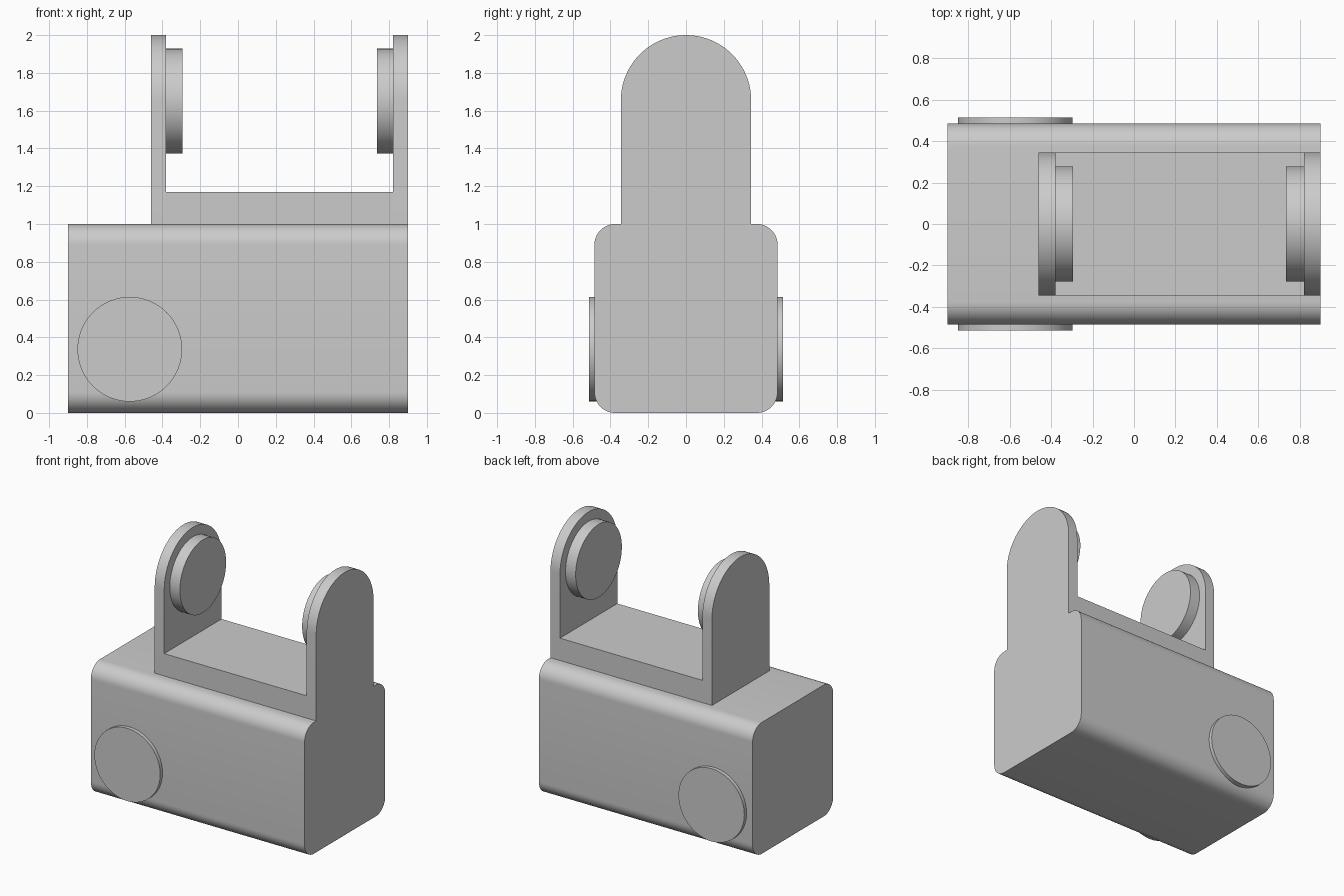
import bpy, bmesh, math

old = bpy.data.objects.get("Cube")
if old:
    bpy.data.objects.remove(old, do_unlink=True)

grey = bpy.data.materials.new("plain grey")
grey.use_nodes = True
colour = (0.6, 0.6, 0.6, 1)
grey.diffuse_color = colour
grey.node_tree.nodes["Principled BSDF"].inputs["Base Color"].default_value = colour


def arc(cu, cv, radius, start, end, steps):
    angles = [math.radians(start + (end - start) * i / steps) for i in range(steps + 1)]
    return [(cu + radius * math.cos(a), cv + radius * math.sin(a)) for a in angles]


def extrude(name, profile, axis, low, high):
    """Extrude a closed profile along x (profile in y, z) or y (profile in x, z)."""
    bm = bmesh.new()
    place = (lambda t, u, v: (t, u, v)) if axis == "x" else (lambda t, u, v: (u, t, v))
    face = bm.faces.new([bm.verts.new(place(low, u, v)) for u, v in profile])
    shift = (high - low, 0, 0) if axis == "x" else (0, high - low, 0)
    made = bmesh.ops.extrude_face_region(bm, geom=[face], use_keep_orig=True)
    verts = [g for g in made["geom"] if isinstance(g, bmesh.types.BMVert)]
    bmesh.ops.translate(bm, verts=verts, vec=shift)
    bmesh.ops.recalc_face_normals(bm, faces=bm.faces[:])
    mesh = bpy.data.meshes.new(name)
    bm.to_mesh(mesh)
    bm.free()
    mesh.materials.append(grey)
    obj = bpy.data.objects.new(name, mesh)
    bpy.context.collection.objects.link(obj)
    bpy.ops.object.select_all(action="DESELECT")
    obj.select_set(True)
    bpy.context.view_layer.objects.active = obj
    bpy.ops.object.shade_smooth_by_angle(angle=math.radians(30))
    return obj


def disc(u, v, radius):
    return arc(u, v, radius, 0, 360, 72)[:-1]


# Body: a long block with rounded lengthwise edges
half_y, r = 0.485, 0.11
corners = [(1, 1 - r, 0), (-1, 1 - r, 90), (-1, r, 180), (1, r, 270)]
body = []
for side, z, start in corners:
    body += arc(side * (half_y - r), z, r, start, start + 90, 12)
extrude("body", body, "x", -0.9, 0.9)

# Bracket: a floor plate between two round-topped arms
w = 0.345
extrude("bracket_floor", [(-w, 1), (w, 1), (w, 1.17), (-w, 1.17)], "x", -0.38, 0.82)
arm = [(-w, 1), (w, 1)] + arc(0, 2 - w, w, 0, 180, 40)
extrude("right_arm", arm, "x", -0.46, -0.38)
extrude("left_arm", arm, "x", 0.82, 0.9)

# Round pads on the inner faces of the arms
extrude("right_arm_pad", disc(0, 1.65, 0.278), "x", -0.38, -0.295)
extrude("left_arm_pad", disc(0, 1.65, 0.278), "x", 0.735, 0.82)

# Round buttons on the front and back of the body
extrude("front_button", disc(-0.573, 0.337, 0.277), "y", -0.513, -0.45)
extrude("back_button", disc(-0.573, 0.337, 0.277), "y", 0.45, 0.513)
